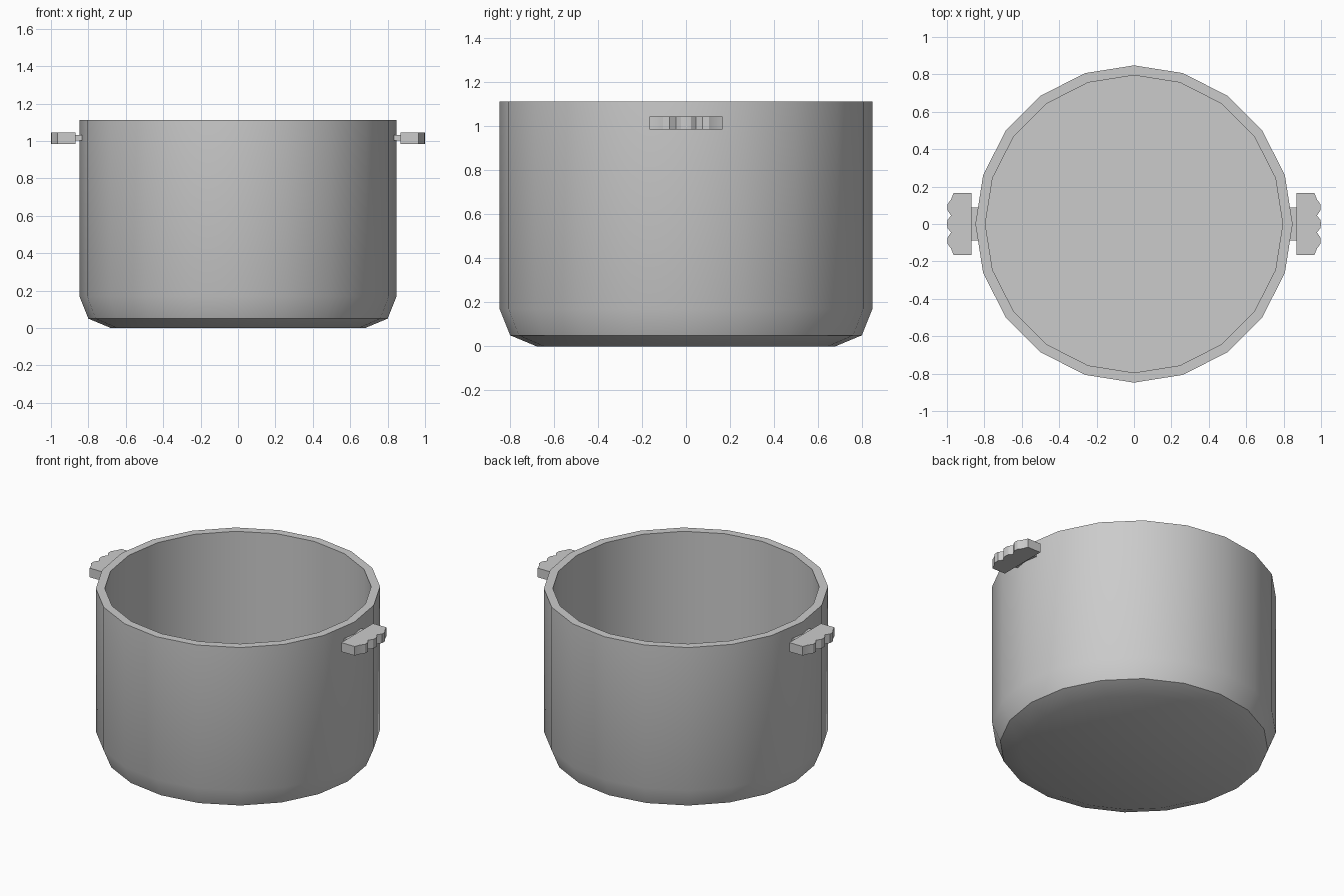
import bpy, bmesh
from math import sin, cos, pi, radians

if "Cube" in bpy.data.objects:
    bpy.data.objects.remove(bpy.data.objects["Cube"])

SIDES = 20

def make_object(name, bm, smooth_angle):
    bmesh.ops.recalc_face_normals(bm, faces=bm.faces)
    mesh = bpy.data.meshes.new(name)
    bm.to_mesh(mesh)
    bm.free()
    ob = bpy.data.objects.new(name, mesh)
    bpy.context.collection.objects.link(ob)
    bpy.ops.object.select_all(action='DESELECT')
    ob.select_set(True)
    bpy.context.view_layer.objects.active = ob
    bpy.ops.object.shade_smooth_by_angle(angle=radians(smooth_angle))
    return ob

def lathe(name, profile):
    """Revolve an open profile and cap both ends with a flat polygon."""
    bm = bmesh.new()
    rings = [[bm.verts.new((r * cos(2 * pi * i / SIDES), r * sin(2 * pi * i / SIDES), z))
              for i in range(SIDES)] for r, z in profile]
    for a, b in zip(rings, rings[1:]):
        for i in range(SIDES):
            j = (i + 1) % SIDES
            bm.faces.new((a[i], a[j], b[j], b[i]))
    bm.faces.new(rings[0])
    bm.faces.new(rings[-1])
    return make_object(name, bm, 40)

def slab(name, outline, z0, z1):
    """Extrude a flat xy outline between two heights."""
    bm = bmesh.new()
    low = [bm.verts.new((x, y, z0)) for x, y in outline]
    top = [bm.verts.new((x, y, z1)) for x, y in outline]
    n = len(outline)
    for i in range(n):
        j = (i + 1) % n
        bm.faces.new((low[i], low[j], top[j], top[i]))
    bm.faces.new(low)
    bm.faces.new(top)
    return make_object(name, bm, 25)

# Pot shell: base, chamfered foot, wall, rim, inner wall, inner floor
lathe("pot_body", [(0.68, 0), (0.80, 0.05), (0.848, 0.17), (0.848, 1.112),
                   (0.795, 1.112), (0.795, 0.055)])

# Handles: scalloped grip on a short stem, mirrored left and right
half = [(0.868, 0.165), (0.965, 0.165), (0.978, 0.132), (0.997, 0.105),
        (0.998, 0.075), (0.978, 0.045), (0.997, 0.022)]
grip = half + [(1.0, 0.0)] + [(x, -y) for x, y in reversed(half)]
stem = [(0.80, 0.088), (0.87, 0.088), (0.87, -0.088), (0.80, -0.088)]
for side, s in (("right", 1), ("left", -1)):
    slab("handle_grip_" + side, [(s * x, y) for x, y in grip], 0.985, 1.045)
    slab("handle_stem_" + side, [(s * x, y) for x, y in stem], 1.002, 1.033)
